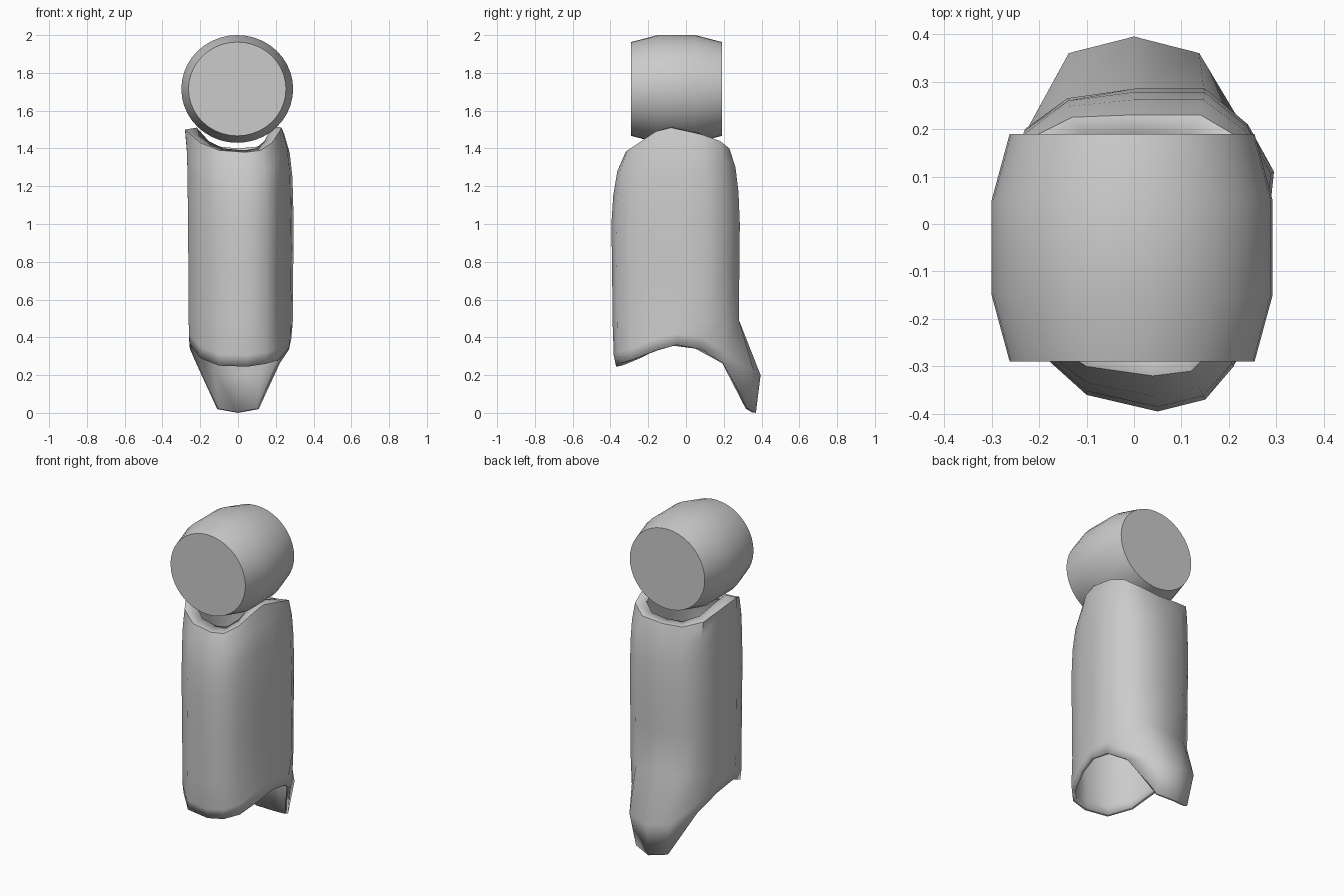
import bpy, bmesh, math

if "Cube" in bpy.data.objects:
    bpy.data.objects.remove(bpy.data.objects["Cube"])


def finish(bm, name, angle):
    me = bpy.data.meshes.new(name)
    bm.to_mesh(me)
    bm.free()
    ob = bpy.data.objects.new(name, me)
    bpy.context.collection.objects.link(ob)
    bpy.ops.object.select_all(action='DESELECT')
    ob.select_set(True)
    bpy.context.view_layer.objects.active = ob
    bpy.ops.object.shade_smooth_by_angle(angle=math.radians(angle))
    return ob


def loft(bm, rings):
    vs = [[bm.verts.new(p) for p in r] for r in rings]
    n = len(vs[0])
    for a, b in zip(vs, vs[1:]):
        for i in range(n):
            j = (i + 1) % n
            bm.faces.new((a[i], a[j], b[j], b[i]))
    return vs


# joint drum: barrel lying along y
bm = bmesh.new()
rings = []
for y, r in [(-0.29, 0.258), (-0.15, 0.296), (0.05, 0.296), (0.19, 0.258)]:
    rings.append([(-0.004 + r * math.cos(2 * math.pi * i / 40), y,
                   1.715 + 0.963 * r * math.sin(2 * math.pi * i / 40)) for i in range(40)])
vs = loft(bm, rings)
bm.faces.new(vs[0])
bm.faces.new(vs[-1])
bmesh.ops.recalc_face_normals(bm, faces=bm.faces)
finish(bm, "joint_drum", 35)

# sleeve outlines, counter-clockwise from the front
mid = [(.05, -.395), (.15, -.37), (.21, -.30), (.25, -.18), (.28, -.03),
       (.295, .11), (.24, .21), (.15, .285), (0, .285), (-.14, .265),
       (-.23, .2), (-.265, .05), (-.265, -.12), (-.2, -.27), (-.1, -.36)]
top = [(.04, -.32, 1.38), (.12, -.31, 1.39), (.18, -.25, 1.43), (.22, -.16, 1.49),
       (.23, -.08, 1.51), (.245, .08, 1.475), (.225, .18, 1.44), (.14, .23, 1.40),
       (0, .23, 1.39), (-.13, .225, 1.40), (-.24, .17, 1.44), (-.28, .03, 1.49),
       (-.28, -.1, 1.5), (-.2, -.24, 1.43), (-.1, -.30, 1.39)]
bottom = [(.05, -.37, .245), (.15, -.355, .26), (.215, -.29, .28), (.26, -.16, .33),
          (.275, -.05, .36), (.27, .08, .335), (.22, .2, .26), (.11, .335, .02),
          (0, .37, 0), (-.11, .335, .02), (-.22, .2, .26), (-.255, .05, .34),
          (-.255, -.1, .36), (-.2, -.25, .29), (-.1, -.35, .25)]


def blend(f, dz):
    # ring just below the top rim, part way from the mid outline to the rim
    return [(m[0] + f * (t[0] - m[0]), m[1] + f * (t[1] - m[1]), t[2] - dz)
            for m, t in zip(mid, top)]


# flared ring above the hem; tall at the back tongue
flare = []
for b, m in zip(bottom, mid):
    if b[2] < 0.1:
        flare.append((b[0] * 1.25, b[1] + 0.025, b[2] + 0.2))
    else:
        flare.append(((b[0] + m[0]) / 2, (b[1] + m[1]) / 2, b[2] + 0.06))

rings = [bottom, flare]
for z, s in [(0.49, 0.985), (0.75, 0.99), (1.0, 1.0)]:
    rings.append([(x * s, y * s, z) for x, y in mid])
rings += [blend(.13, .23), blend(.42, .10), top]
# shoulder tucked under the drum
rings.append([(x * .78, y * .78, z + .01) for x, y, z in top])

bm = bmesh.new()
loft(bm, rings)
sleeve = finish(bm, "limb_sleeve", 50)
mod = sleeve.modifiers.new("wall", 'SOLIDIFY')
mod.thickness = 0.022
mod.offset = -1
